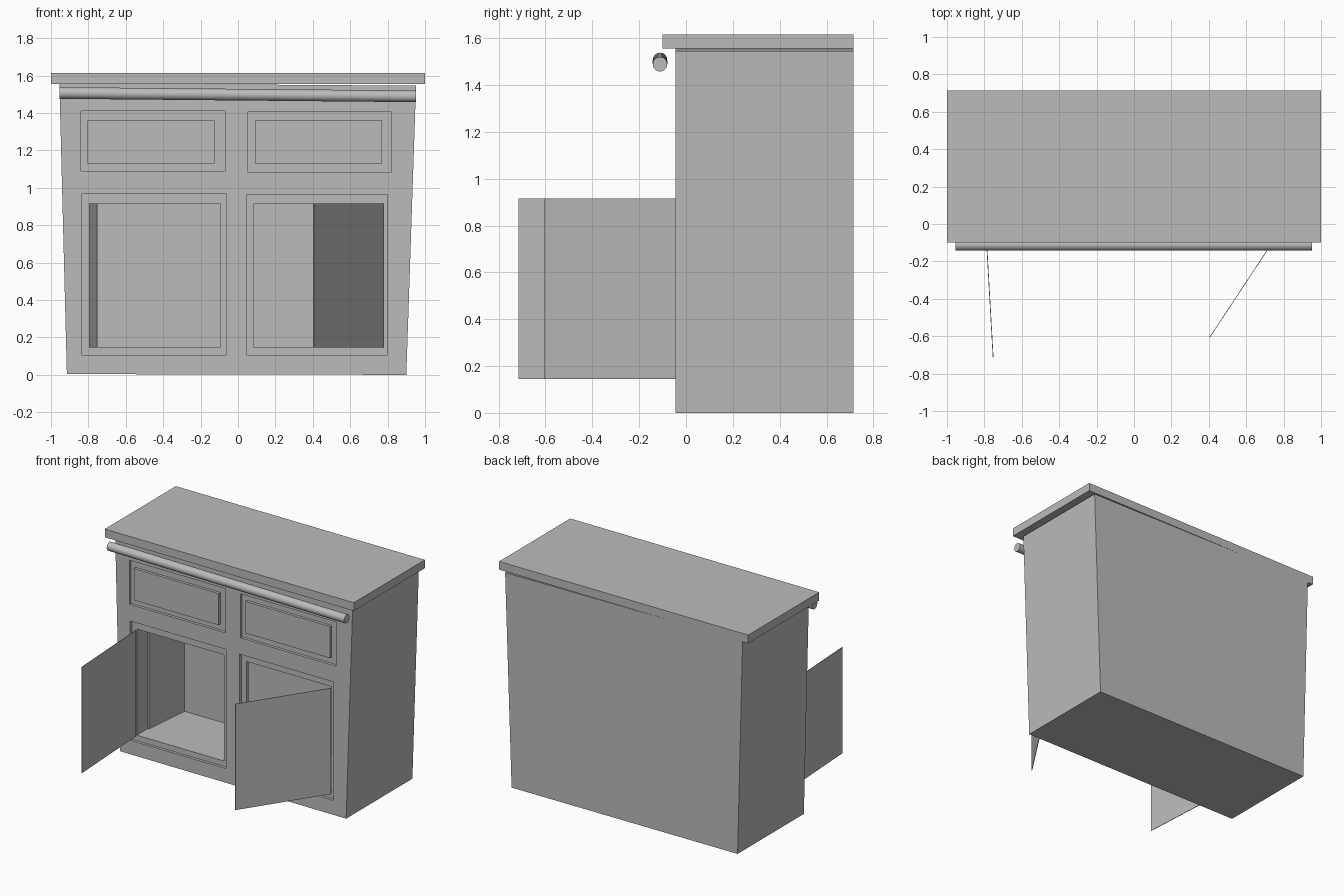
import bpy
import bmesh
from mathutils import Vector

cube = bpy.data.objects.get("Cube")
if cube:
    bpy.data.objects.remove(cube, do_unlink=True)

grey = bpy.data.materials.new("plain grey")
grey.use_nodes = True
COLOUR = (0.5, 0.5, 0.5, 1)
grey.diffuse_color = COLOUR
grey.node_tree.nodes["Principled BSDF"].inputs["Base Color"].default_value = COLOUR

FRONT, BACK = -0.045, 0.715
GROOVE = 0.02


def finish(name, bm):
    mesh = bpy.data.meshes.new(name)
    bm.to_mesh(mesh)
    bm.free()
    mesh.materials.append(grey)
    obj = bpy.data.objects.new(name, mesh)
    bpy.context.collection.objects.link(obj)
    return obj


def prism(name, outline, sweep):
    """Extrude a flat outline along a vector."""
    bm = bmesh.new()
    face = bm.faces.new([bm.verts.new(p) for p in outline])
    new = bmesh.ops.extrude_face_region(bm, geom=[face])["geom"]
    verts = [g for g in new if isinstance(g, bmesh.types.BMVert)]
    bmesh.ops.translate(bm, verts=verts, vec=Vector(sweep))
    bmesh.ops.recalc_face_normals(bm, faces=bm.faces)
    return finish(name, bm)


def box(name, x0, x1, y0, y1, z0, z1):
    outline = [(x0, y0, z0), (x1, y0, z0), (x1, y0, z1), (x0, y0, z1)]
    return prism(name, outline, (0, y1 - y0, 0))


def cut(target, cutter):
    """Subtract the cutter from the target and discard it."""
    cutter.hide_render = True
    mod = target.modifiers.new("cut", 'BOOLEAN')
    mod.operation = 'DIFFERENCE'
    mod.solver = 'EXACT'
    mod.object = cutter
    bpy.context.view_layer.update()
    graph = bpy.context.evaluated_depsgraph_get()
    mesh = bpy.data.meshes.new_from_object(target.evaluated_get(graph))
    target.modifiers.clear()
    target.data = mesh
    bpy.data.objects.remove(cutter, do_unlink=True)


# Slightly crooked cabinet body, wider at the top
body = prism("cabinet_body",
             [(-0.915, FRONT, 0.004), (0.9, FRONT, 0),
              (0.952, FRONT, 1.546), (-0.955, FRONT, 1.559)],
             (0, BACK - FRONT, 0))

# Shared cupboard space, narrowing towards the back
cut(body, prism("cavity",
                [(-0.795, 0, 0.145), (0.77, 0, 0.145),
                 (0.73, 0.46, 0.145), (-0.75, 0.46, 0.145)],
                (0, 0, 0.77)))

# Recessed frames and door openings
doors = {"left": (-0.835, -0.065, 0.97, -0.795, -0.095),
         "right": (0.045, 0.8, 0.965, 0.085, 0.77)}
for x0, x1, top, inner0, inner1 in doors.values():
    cut(body, box("recess", x0, x1, FRONT - 0.1, FRONT + GROOVE, 0.105, top))
    cut(body, box("opening", inner0, inner1, FRONT - 0.1, 0.1, 0.145, 0.915))

# Drawer fronts standing inside a recessed border
drawers = {"left": (-0.84, -0.07, 1.09, 1.41, -0.805, -0.125),
           "right": (0.05, 0.82, 1.085, 1.405, 0.09, 0.77)}
for side, (x0, x1, z0, z1, inner0, inner1) in drawers.items():
    cut(body, box("recess", x0, x1, FRONT - 0.1, FRONT + GROOVE, z0, z1))
    box("drawer_front_" + side, inner0, inner1, FRONT, FRONT + GROOVE, 1.13, 1.36)

# Thin doors standing open
swings = {"left": ((-0.793, FRONT), (-0.755, -0.715)),
          "right": ((0.773, FRONT), (0.402, -0.607))}
for side, (hinge, tip) in swings.items():
    prism("open_door_" + side,
          [(*hinge, 0.145), (*tip, 0.145), (*tip, 0.915), (*hinge, 0.915)],
          (0.004, 0, 0))

# Countertop
box("countertop", -1, 1, -0.1, BACK, 1.555, 1.615)

# Slightly sloping towel rail
start, end = Vector((-0.955, -0.111, 1.507)), Vector((0.952, -0.111, 1.489))
axis = end - start
bpy.ops.mesh.primitive_cylinder_add(vertices=32, radius=0.031, depth=axis.length,
                                    location=(start + end) / 2)
rail = bpy.context.object
rail.name = "towel_rail"
rail.rotation_euler = axis.to_track_quat('Z', 'Y').to_euler()
rail.data.materials.append(grey)
bpy.ops.object.shade_smooth_by_angle()
